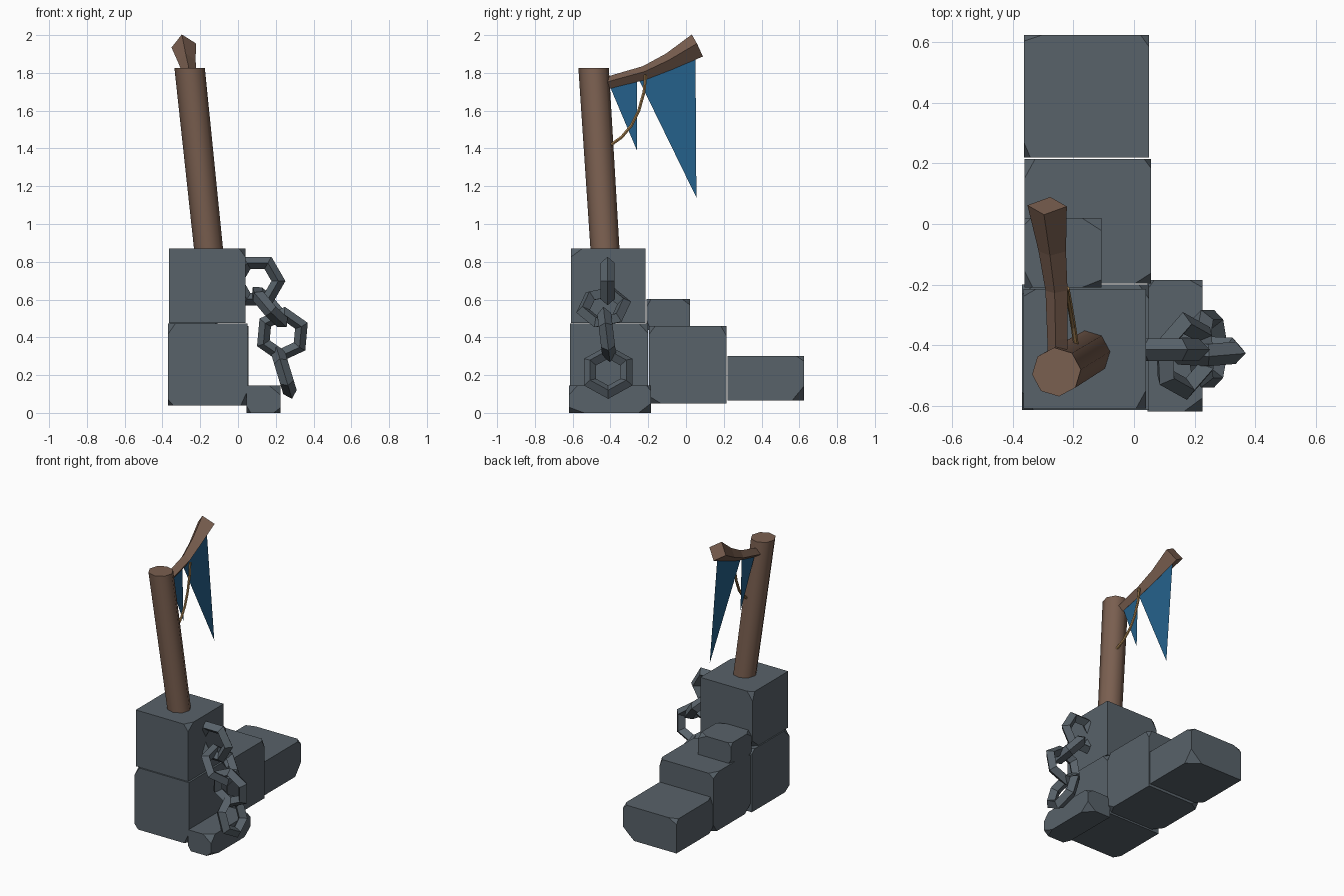
import bpy, bmesh, math, random
from mathutils import Vector

if "Cube" in bpy.data.objects:
    bpy.data.objects.remove(bpy.data.objects["Cube"])

random.seed(4)


def material(name, rgb):
    m = bpy.data.materials.new(name)
    m.diffuse_color = (*rgb, 1)
    m.use_nodes = True
    m.node_tree.nodes["Principled BSDF"].inputs["Base Color"].default_value = m.diffuse_color
    return m


STONE = material("grey stone", (0.098, 0.122, 0.143))
WOOD = material("brown wood", (0.195, 0.115, 0.08))
CLOTH = material("blue cloth", (0.018, 0.115, 0.25))
ROPE = material("tan rope", (0.36, 0.21, 0.08))


def finish(name, bm, mat):
    bmesh.ops.recalc_face_normals(bm, faces=bm.faces[:])
    me = bpy.data.meshes.new(name)
    bm.to_mesh(me)
    bm.free()
    me.materials.append(mat)
    ob = bpy.data.objects.new(name, me)
    bpy.context.collection.objects.link(ob)
    return ob


def block(name, lo, hi):
    """Stone box with randomly chipped corners."""
    lo, hi = Vector(lo), Vector(hi)
    mid, half = (lo + hi) / 2, (hi - lo) / 2
    bm = bmesh.new()
    bmesh.ops.create_cube(bm, size=2)
    for v in bm.verts:
        v.co = Vector(v.co[i] * half[i] + mid[i] for i in range(3))
    for sx in (-1, 1):
        for sy in (-1, 1):
            for sz in (-1, 1):
                if random.random() > 0.75:
                    continue
                s = (sx, sy, sz)
                big = 0.09 if sz < 0 else 0.065
                cut = [min(random.uniform(0.02, big), half[i] * 0.7) for i in range(3)]
                n = Vector(s[i] / cut[i] for i in range(3))
                corner = Vector(mid[i] + s[i] * half[i] for i in range(3))
                p = corner - Vector((sx * cut[0], 0, 0))
                geom = bm.verts[:] + bm.edges[:] + bm.faces[:]
                bmesh.ops.bisect_plane(bm, geom=geom, plane_co=p, plane_no=n.normalized(),
                                       clear_outer=True)
                bmesh.ops.holes_fill(bm, edges=[e for e in bm.edges if e.is_boundary], sides=0)
    return finish(name, bm, STONE)


def loft(name, rings, mat, closed=False):
    """Skin a list of equal-length point rings; cap the ends unless closed."""
    bm = bmesh.new()
    vs = [[bm.verts.new(p) for p in r] for r in rings]
    n = len(rings[0])
    for k in range(len(vs) if closed else len(vs) - 1):
        a, b = vs[k], vs[(k + 1) % len(vs)]
        for i in range(n):
            j = (i + 1) % n
            bm.faces.new((a[i], a[j], b[j], b[i]))
    if not closed:
        bm.faces.new(vs[0])
        bm.faces.new(vs[-1])
    return finish(name, bm, mat)


def ring(c, u, v, r, sides, phase=0.0):
    return [Vector(c) + r * (u * math.cos(t) + v * math.sin(t))
            for t in (phase + i * math.tau / sides for i in range(sides))]


# Ruined wall blocks
block("lower_corner_block", (-0.37, -0.615, 0.04), (0.05, -0.20, 0.473))
block("upper_corner_block", (-0.365, -0.61, 0.476), (0.04, -0.215, 0.87))
block("middle_block", (-0.362, -0.197, 0.05), (0.056, 0.215, 0.46))
block("far_block", (-0.364, 0.219, 0.065), (0.05, 0.625, 0.30))
block("small_top_block", (-0.362, -0.21, 0.44), (-0.108, 0.02, 0.603))
block("small_side_block", (0.045, -0.62, 0.0), (0.226, -0.185, 0.145))

# Leaning post
X, Y, Z = Vector((1, 0, 0)), Vector((0, 1, 0)), Vector((0, 0, 1))
post = loft("post", [ring((-0.151, -0.426, 0.82), X, Y, 0.077, 8, 0.1),
                     ring((-0.256, -0.489, 1.825), X, Y, 0.081, 8, 0.1)], WOOD)

# Bent four-sided arm, flaring toward its tip
spine = [((-0.253, -0.45, 1.735), 0.032, 0.15), ((-0.253, -0.38, 1.757), 0.034, 0.2),
         ((-0.256, -0.22, 1.80), 0.037, 0.4), ((-0.27, -0.09, 1.86), 0.046, 0.6),
         ((-0.287, 0.06, 1.945), 0.066, 0.9)]
rings = []
for c, r, slope in spine:
    d = Vector((-0.05, 1, slope * 0.55)).normalized()
    u = Vector((1, 0.05, 0)).normalized()
    rings.append(ring(c, u, u.cross(d), r, 4, 0.18))
loft("arm", rings, WOOD)

# Torn banner: two hanging triangles
bm = bmesh.new()
for tri in (((-0.25, -0.41, 1.745), (-0.25, -0.26, 1.785), (-0.24, -0.26, 1.39)),
            ((-0.25, -0.26, 1.785), (-0.28, 0.05, 1.92), (-0.222, 0.055, 1.14)),):
    bm.faces.new([bm.verts.new(p) for p in tri])
finish("banner", bm, CLOTH)

# Rope brace between arm and post
path = [(-0.222, -0.213, 1.79), (-0.22, -0.222, 1.70), (-0.215, -0.25, 1.60),
        (-0.208, -0.29, 1.52), (-0.20, -0.34, 1.46), (-0.19, -0.41, 1.41)]
path = [Vector(p) for p in path]
rings = []
for i, p in enumerate(path):
    d = (path[min(i + 1, 5)] - path[max(i - 1, 0)]).normalized()
    v = d.cross(X).normalized()
    rings.append(ring(p, v.cross(d), v, 0.009, 6))
loft("rope", rings, ROPE)


# Chain of hexagonal links with diamond section
def link(name, centre, vertex_dir, normal):
    n = Vector(normal).normalized()
    u = Vector(vertex_dir)
    u = (u - n * u.dot(n)).normalized()
    v = n.cross(u)
    rings = []
    for k in range(6):
        a = k * math.tau / 6
        d = u * math.cos(a) + v * math.sin(a)
        rings.append(ring(Vector(centre) + d * 0.111, d, n, 0.037, 4))
    loft(name, rings, STONE, closed=True)


link("chain_link_1", (0.103, -0.415, 0.698), (1, 0, 0), (0, 1, 0))
link("chain_link_2", (0.168, -0.436, 0.56), (-0.1, 1, 0.15), (0.74, -0.1, 0.67))
link("chain_link_3", (0.235, -0.42, 0.415), (0.9, 0, 0.42), (0, 1, 0.12))
link("chain_link_4", (0.243, -0.412, 0.216), (0.29, 0, -0.957), (0.957, 0, 0.29))

# Rounded shading on the post, sharp rim
bpy.ops.object.select_all(action='DESELECT')
post.select_set(True)
bpy.context.view_layer.objects.active = post
bpy.ops.object.shade_smooth_by_angle(angle=math.radians(50))
